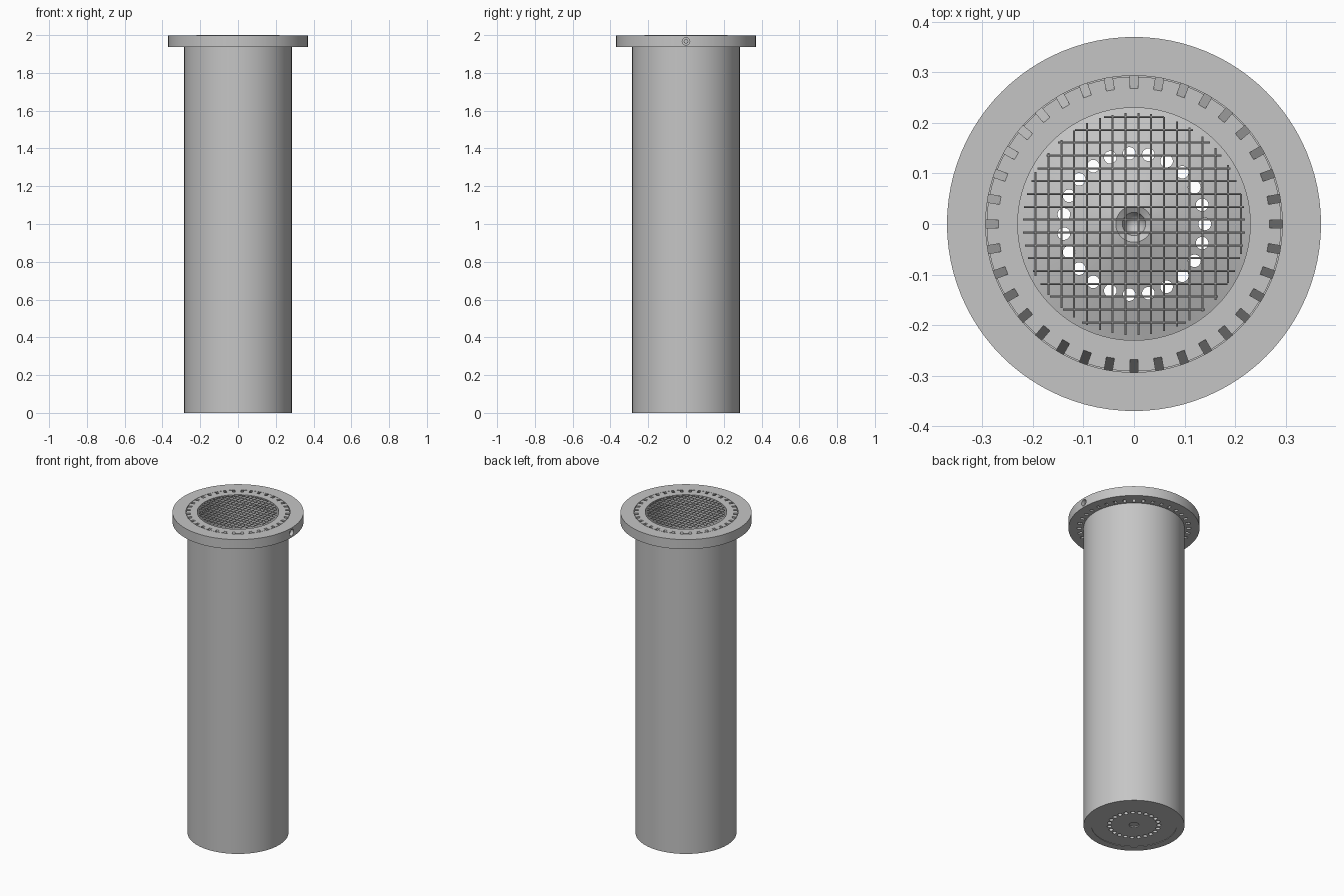
import bpy, bmesh
from math import pi, radians, sqrt
from mathutils import Matrix

cube = bpy.data.objects.get("Cube")
if cube:
    bpy.data.objects.remove(cube, do_unlink=True)

grey = bpy.data.materials.new("plain grey")
grey.use_nodes = True
colour = (0.56, 0.56, 0.56, 1)
grey.diffuse_color = colour
grey.node_tree.nodes["Principled BSDF"].inputs["Base Color"].default_value = colour


def make(name, bm):
    mesh = bpy.data.meshes.new(name)
    bm.to_mesh(mesh)
    bm.free()
    mesh.materials.append(grey)
    ob = bpy.data.objects.new(name, mesh)
    bpy.context.collection.objects.link(ob)
    return ob


def activate(ob):
    bpy.ops.object.select_all(action='DESELECT')
    ob.select_set(True)
    bpy.context.view_layer.objects.active = ob


def smooth(ob):
    activate(ob)
    bpy.ops.object.shade_smooth_by_angle(angle=radians(30))


def revolve(name, profile, closed, steps=96):
    bm = bmesh.new()
    verts = [bm.verts.new((r, 0, z)) for r, z in profile]
    pairs = list(zip(verts, verts[1:]))
    if closed:
        pairs.append((verts[-1], verts[0]))
    edges = [bm.edges.new(p) for p in pairs]
    bmesh.ops.spin(bm, geom=verts + edges, cent=(0, 0, 0), axis=(0, 0, 1),
                   angle=2 * pi, steps=steps)
    bmesh.ops.remove_doubles(bm, verts=bm.verts, dist=1e-5)
    bmesh.ops.recalc_face_normals(bm, faces=bm.faces)
    return make(name, bm)


def cylinder(bm, radius, depth, matrix, sides=24):
    bmesh.ops.create_cone(bm, cap_ends=True, segments=sides, radius1=radius,
                          radius2=radius, depth=depth, matrix=matrix)


def cut(ob, bm):
    cutter = make("cutter", bm)
    cutter.hide_render = True
    mod = ob.modifiers.new("cut", 'BOOLEAN')
    mod.operation = 'DIFFERENCE'
    mod.solver = 'EXACT'
    mod.object = cutter
    activate(ob)
    bpy.ops.object.modifier_apply(modifier=mod.name)
    bpy.data.objects.remove(cutter, do_unlink=True)


TOP = 1.997
Z_AXIS_TO_X = Matrix.Rotation(pi / 2, 4, 'Y')
Z_AXIS_TO_Y = Matrix.Rotation(pi / 2, 4, 'X')

# Tube with flange and a fine groove around the collar
body = revolve("flanged_tube", [
    (0.241, 0), (0.285, 0), (0.285, 1.937), (0.37, 1.937), (0.37, TOP),
    (0.2935, TOP), (0.2935, TOP - 0.005), (0.2915, TOP - 0.005), (0.2915, TOP),
    (0.23, TOP), (0.23, 1.937), (0.241, 1.937)], True)

# Slanted slots around the collar, and the side hole in the flange
bm = bmesh.new()
for i in range(36):
    place = (Matrix.Rotation(2 * pi * i / 36, 4, 'Z')
             @ Matrix.Translation((0.295, 0, 1.967))
             @ Matrix.Rotation(radians(-25), 4, 'Y')
             @ Matrix.Diagonal((0.0227, 0.016, 0.15, 1)))
    bmesh.ops.create_cube(bm, size=1, matrix=place)
cylinder(bm, 0.02, 0.075, Matrix.Translation((0.3625, 0, 1.967)) @ Z_AXIS_TO_X)
cut(body, bm)
smooth(body)

# Small screw inside the side hole
bm = bmesh.new()
cylinder(bm, 0.012, 0.03, Matrix.Translation((0.338, 0, 1.967)) @ Z_AXIS_TO_X)
smooth(make("side_screw", bm))

# Raised conical floor with a pit at its centre
floor = revolve("conical_floor", [
    (0, 0.01), (0.028, 0.01), (0.028, 0.003), (0.241, 0.003), (0.241, 0.03),
    (0.036, 0.1), (0.023, 0.092), (0, 0.03)], False)

# Ring of drain holes
bm = bmesh.new()
for i in range(23):
    cylinder(bm, 0.0125, 0.4, Matrix.Rotation(2 * pi * i / 23, 4, 'Z')
             @ Matrix.Translation((0.14, 0, 0.05)), 20)
cut(floor, bm)
smooth(floor)

# Wire mesh across the mouth, trimmed to a circle
bm = bmesh.new()
for i in range(1, 18):
    p = -0.22 + 0.0254 * i
    length = 2 * sqrt(0.22 ** 2 - p ** 2)
    cylinder(bm, 0.002, length, Matrix.Translation((0, p, 1.998)) @ Z_AXIS_TO_X, 8)
    cylinder(bm, 0.002, length, Matrix.Translation((p, 0, 1.998)) @ Z_AXIS_TO_Y, 8)
smooth(make("wire_mesh", bm))
